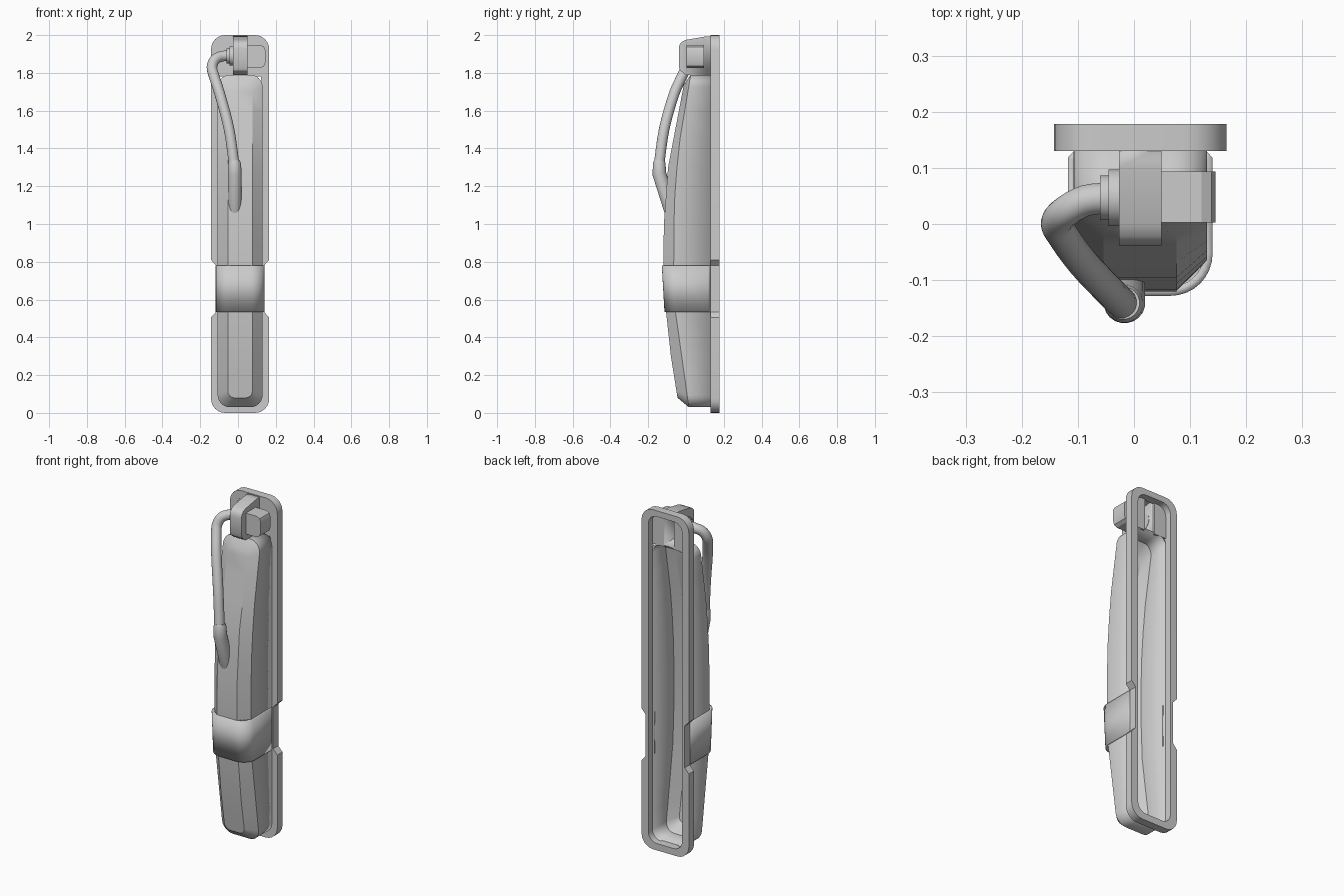
import bpy, bmesh, math
from mathutils import Vector

if "Cube" in bpy.data.objects:
    bpy.data.objects.remove(bpy.data.objects["Cube"])

grey = bpy.data.materials.new("plain grey")
grey.use_nodes = True
COLOR = (0.6, 0.6, 0.6, 1)
grey.diffuse_color = COLOR
grey.node_tree.nodes["Principled BSDF"].inputs["Base Color"].default_value = COLOR
CX = 0.011                      # middle of the housing
BACK, FRONT = 0.178, 0.13       # rear and front of the flange


def finish(name, bm, wall=0, bevel=0):
    bmesh.ops.recalc_face_normals(bm, faces=bm.faces)
    mesh = bpy.data.meshes.new(name)
    bm.to_mesh(mesh)
    bm.free()
    mesh.materials.append(grey)
    ob = bpy.data.objects.new(name, mesh)
    bpy.context.collection.objects.link(ob)
    if bevel:
        m = ob.modifiers.new("bevel", "BEVEL")
        m.width, m.segments = bevel, 3
    if wall:
        m = ob.modifiers.new("wall", "SOLIDIFY")
        m.thickness, m.offset = wall, -1
    bpy.ops.object.select_all(action="DESELECT")
    ob.select_set(True)
    bpy.context.view_layer.objects.active = ob
    bpy.ops.object.shade_smooth_by_angle(angle=math.radians(28))
    return ob


def outline(hw, z0, z1, r, mids, n=6):
    """Rounded upright outline as (x, z); mids holds (half width, z)."""
    arc = [math.pi / 2 * i / n for i in range(n + 1)]
    half = [(hw - r + r * math.sin(a), z0 + r - r * math.cos(a)) for a in arc]
    half += mids
    half += [(hw - r + r * math.cos(a), z1 - r + r * math.sin(a)) for a in arc]
    return [(CX + w, z) for w, z in half] + [(CX - w, z) for w, z in reversed(half)]


def bridge(bm, rings, closed=False):
    rows = [[bm.verts.new(p) for p in ring] for ring in rings]
    pairs = list(zip(rows, rows[1:])) + ([(rows[-1], rows[0])] if closed else [])
    for a, b in pairs:
        for i in range(len(a)):
            j = (i + 1) % len(a)
            bm.faces.new((a[i], a[j], b[j], b[i]))
    return rows


def lerp(table, z):
    for (z0, y0), (z1, y1) in zip(table, table[1:]):
        if z <= z1:
            return y0 + (y1 - y0) * max(0, (z - z0) / (z1 - z0))
    return table[-1][1]


def box(name, lo, hi, bevel=0):
    bm = bmesh.new()
    bmesh.ops.create_cube(bm, size=1)
    for v in bm.verts:
        v.co = [l + (h - l) * (c + 0.5) for l, h, c in zip(lo, hi, v.co)]
    return finish(name, bm, bevel=bevel)


def tube(name, path, radii, sides=20):
    """Round tube of varying radius with capped ends."""
    pts = [Vector(p) for p in path]
    bm, rings = bmesh.new(), []
    side = None
    for i, p in enumerate(pts):
        t = (pts[min(i + 1, len(pts) - 1)] - pts[max(i - 1, 0)]).normalized()
        side = side or t.orthogonal()
        side = (side - t * side.dot(t)).normalized()
        up = t.cross(side)
        rings.append([p + radii[i] * (side * math.cos(a) + up * math.sin(a))
                      for a in (math.tau * k / sides for k in range(sides))])
    rows = bridge(bm, rings)
    bm.faces.new(rows[0])
    bm.faces.new(rows[-1])
    return finish(name, bm)


# Hollow housing: straight sides, chamfer and a bowed front face
face_y = [(0.08, -0.045), (0.3, -0.08), (0.53, -0.105), (0.78, -0.12),
          (1.0, -0.117), (1.3, -0.095), (1.735, -0.012)]
crease_y = [(0.03, 0.015), (0.53, -0.055), (0.78, -0.065), (1.1, -0.063),
            (1.4, -0.04), (1.79, 0.025)]
levels = [0.2, 0.3, 0.42, 0.53, 0.78, 0.9, 1.0, 1.15, 1.3, 1.45, 1.6]
side = outline(0.119, 0.03, 1.79, 0.065, [(0.119, z) for z in levels])
front = outline(0.065, 0.08, 1.735, 0.035, [(0.065, z) for z in levels])
bm = bmesh.new()
rows = bridge(bm, [[(x, FRONT + 0.01, z) for x, z in side],
                   [(x, lerp(crease_y, z), z) for x, z in side],
                   [(x, lerp(face_y, z), z) for x, z in front]])
cap, n = rows[-1], len(rows[-1])
for i in range(n // 2 - 1):
    bm.faces.new((cap[i], cap[i + 1], cap[n - 2 - i], cap[n - 1 - i]))
finish("housing_shell", bm, wall=0.01)

# Flange frame, notched on both sides at the band
notch = [(0.154, 0.505), (0.127, 0.535), (0.127, 0.78), (0.154, 0.81)]
outer = outline(0.154, 0, 2, 0.075, notch)
inner = outline(0.11, 0.04, 1.965, 0.055, [(0.11, z) for w, z in notch])
bm = bmesh.new()
bridge(bm, [[(x, y, z) for x, z in o] for o, y in
            ((outer, BACK), (outer, FRONT), (inner, FRONT), (inner, BACK))], closed=True)
finish("flange_frame", bm)

# Thin floor beside the bracket, above the housing
for name, x0, x1 in (("right_top_floor", -0.105, -0.02), ("left_top_floor", 0.045, 0.127)):
    box(name, (x0, FRONT + 0.001, 1.78), (x1, FRONT + 0.011, 1.97))

# Band wrapped around the housing
bm = bmesh.new()
half = [(0.118, 0.13), (0.129, 0.118)]
half += [(0.054 + 0.075 * math.cos(a), -0.053 - 0.075 * math.sin(a))
         for a in (math.pi / 2 * i / 8 for i in range(9))]
section = [(CX + w, y) for w, y in half] + [(CX - w, y) for w, y in reversed(half)]
low = [bm.verts.new((x, y + (0.014 if y < 0 else 0), 0.535)) for x, y in section]
high = [bm.verts.new((x, y, 0.78)) for x, y in section]
for i in range(len(section) - 1):
    bm.faces.new((low[i], low[i + 1], high[i + 1], high[i]))
finish("band", bm, wall=0.016)

# Hollow bracket standing forward at the top
profile = [(0.14, 1.995), (0.1, 1.992), (0.0, 1.975), (-0.022, 1.965), (-0.034, 1.95),
           (-0.038, 1.93), (-0.038, 1.83), (-0.03, 1.812), (0.0, 1.79), (0.14, 1.785)]
bm = bmesh.new()
left, right = [[bm.verts.new((x, y, z)) for y, z in profile] for x in (0.049, -0.027)]
bm.faces.new(left)
bm.faces.new(right)
for i in range(len(profile) - 1):
    bm.faces.new((left[i], left[i + 1], right[i + 1], right[i]))
finish("bracket", bm, wall=0.008)

# Knob on the left of the bracket, chamfered at its outer end
bm = bmesh.new()
knob = [(0.045, 1.825), (0.12, 1.825), (0.138, 1.836), (0.145, 1.855),
        (0.145, 1.92), (0.138, 1.938), (0.12, 1.948), (0.045, 1.948)]
near, far = [[bm.verts.new((x, y, z)) for x, z in knob] for y in (0.003, 0.094)]
bm.faces.new(near)
bm.faces.new(far)
for i in range(len(knob)):
    j = (i + 1) % len(knob)
    bm.faces.new((near[i], near[j], far[j], far[i]))
finish("knob", bm)

# Stepped collars where the cable leaves the bracket
for name, x, r in (("large_collar", -0.045, 0.051), ("small_collar", -0.061, 0.04)):
    tube(name, [(x, 0.047, 1.89), (-0.02, 0.047, 1.89)], [r, r])

# Cable: smooth path through a few points
knots = [Vector(p) for p in ((-0.04, 0.046, 1.89), (-0.085, 0.042, 1.888),
         (-0.122, 0.022, 1.87), (-0.138, 0.002, 1.83), (-0.126, -0.022, 1.78),
         (-0.094, -0.066, 1.68), (-0.047, -0.116, 1.5), (-0.02, -0.143, 1.31))]
path = []
for i in range(len(knots) - 1):
    a, b, c, d = (knots[max(0, min(k, len(knots) - 1))] for k in range(i - 1, i + 3))
    for t in (0, 0.25, 0.5, 0.75):
        path.append(b + 0.5 * t * (c - a + t * (2 * a - 5 * b + 4 * c - d
                                                + t * (3 * (b - c) + d - a))))
path.append(knots[-1])
tube("cable", path, [0.028] * len(path))

# Boot that leads the cable into the front face
tube("cable_boot", [(-0.019, -0.141, 1.335), (-0.018, -0.142, 1.32), (-0.017, -0.141, 1.265),
                    (-0.017, -0.08, 1.07)], [0.029, 0.034, 0.037, 0.036])
